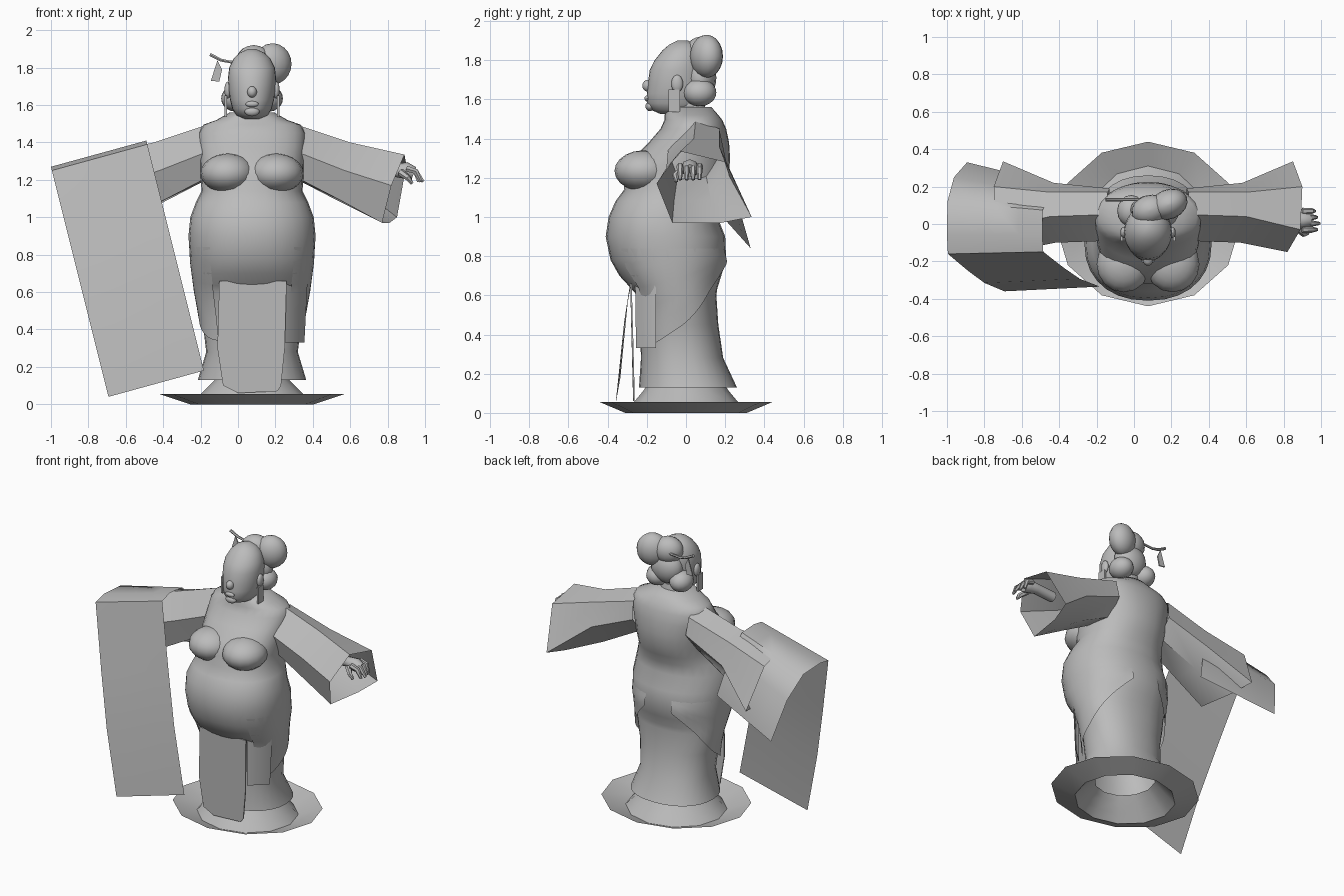
import bpy, math
from mathutils import Vector, Matrix

if "Cube" in bpy.data.objects:
    bpy.data.objects.remove(bpy.data.objects["Cube"], do_unlink=True)

CX = 0.075          # the figure's own centre line
SEG = 28
parts = []

clay = bpy.data.materials.new("grey_clay")
clay.use_nodes = True
clay.diffuse_color = (0.5, 0.5, 0.5, 1)
clay.node_tree.nodes["Principled BSDF"].inputs["Base Color"].default_value = (0.5, 0.5, 0.5, 1)


def make(name, verts, faces):
    mesh = bpy.data.meshes.new(name)
    mesh.from_pydata([tuple(v) for v in verts], [], faces)
    mesh.materials.append(clay)
    ob = bpy.data.objects.new(name, mesh)
    bpy.context.collection.objects.link(ob)
    parts.append(ob)
    return ob


def loft(name, rings, closed=True, caps=(False, False)):
    """Skin a list of equal-length rings (or open strips)."""
    n = len(rings[0])
    faces = []
    for i in range(len(rings) - 1):
        for j in range(n if closed else n - 1):
            k = (j + 1) % n
            faces.append((i * n + j, i * n + k, (i + 1) * n + k, (i + 1) * n + j))
    if caps[0]:
        faces.append(tuple(reversed(range(n))))
    if caps[1]:
        faces.append(tuple(range((len(rings) - 1) * n, len(rings) * n)))
    return make(name, [v for r in rings for v in r], faces)


def section(z, hw, y0, y1, a, power=0.9, grow=0.0):
    """Point on a rounded section: half width hw, front y0, back y1."""
    c, s = math.cos(a), math.sin(a)
    x = math.copysign(abs(c) ** power, c) * (hw + grow)
    y = math.copysign(abs(s) ** power, s) * ((y1 - y0) / 2 + grow)
    return Vector((CX + x, (y0 + y1) / 2 + y, z))


def stack(name, rows, power=0.9, seg=SEG, caps=(False, True)):
    rings = [[section(*r, 2 * math.pi * j / seg, power) for j in range(seg)] for r in rows]
    return loft(name, rings, caps=caps)


def ball(name, centre, radii, turn=0.0):
    rows, seg = 10, 16
    m = Matrix.Translation(centre) @ Matrix.Rotation(turn, 4, 'Z')
    rings = []
    for i in range(rows + 1):
        t = math.pi * (0.02 + 0.96 * i / rows) - math.pi / 2
        rings.append([m @ Vector((radii[0] * math.cos(t) * math.cos(a),
                                  radii[1] * math.cos(t) * math.sin(a),
                                  radii[2] * math.sin(t)))
                      for a in (2 * math.pi * j / seg for j in range(seg))])
    return loft(name, rings, caps=(True, True))


def tube(name, points, radii, seg=8):
    pts = [Vector(p) for p in points]
    rings = []
    for i, p in enumerate(pts):
        d = pts[min(i + 1, len(pts) - 1)] - pts[max(i - 1, 0)]
        q = d.to_track_quat('Z', 'Y')
        rings.append([p + q @ Vector((math.cos(a), math.sin(a), 0)) * radii[i]
                      for a in (2 * math.pi * j / seg for j in range(seg))])
    return loft(name, rings, caps=(True, True))


def side_pt(p, s):
    """Left-side point, mirrored about the figure's centre when s is -1."""
    return Vector((CX + s * (p[0] - CX), p[1], p[2]))


# Flared hem spreading on the ground
stack("base_hem", [(0.14, 0.19, -0.2, 0.2), (0.11, 0.22, -0.22, 0.22), (0.05, 0.28, -0.27, 0.27),
                   (0.0, 0.33, -0.31, 0.31), (0.055, 0.495, -0.44, 0.44)],
      power=1, seg=12, caps=(False, False))

# Skirt, belly, chest and shoulders in one stack: height, half width, front, back
body = [(0.13, 0.29, -0.24, 0.26), (0.28, 0.245, -0.23, 0.19), (0.45, 0.265, -0.235, 0.165),
        (0.60, 0.30, -0.25, 0.155), (0.635, 0.306, -0.28, 0.16), (0.70, 0.318, -0.34, 0.18),
        (0.78, 0.332, -0.385, 0.205), (0.90, 0.34, -0.41, 0.20), (1.0, 0.33, -0.395, 0.16),
        (1.08, 0.30, -0.36, 0.17), (1.14, 0.27, -0.315, 0.195), (1.22, 0.275, -0.32, 0.22),
        (1.30, 0.28, -0.27, 0.225), (1.38, 0.285, -0.19, 0.22), (1.45, 0.285, -0.13, 0.205),
        (1.495, 0.26, -0.11, 0.185), (1.52, 0.19, -0.11, 0.165), (1.56, 0.12, -0.09, 0.13)]
stack("body", body)


def body_point(z, a, grow):
    for lo, hi in zip(body, body[1:]):
        if lo[0] <= z <= hi[0]:
            f = (z - lo[0]) / (hi[0] - lo[0])
            return section(z, *[u + (v - u) * f for u, v in zip(lo[1:], hi[1:])], a, 0.9, grow)


for s, side in ((1, "left"), (-1, "right")):
    # Chest
    ball(side + "_breast", (CX + s * 0.13, -0.215, 1.235), (0.145, 0.15, 0.105))

    # Open coat whose hem climbs towards the back
    strips = []
    for k in range(6):
        strip = []
        for j in range(15):
            f = j / 14
            a = math.radians(-50 + 125 * f)
            hem = 0.34 + 0.42 * f ** 1.6
            p = body_point(hem + (0.84 - hem) * k / 5, a, 0.018 * (1 - k / 5))
            strip.append(side_pt(p, s))
        strips.append(strip)
    loft(side + "_coat_skirt", strips, closed=False)

    # Wide open sleeve
    root = [(.30, .05, 1.5), (.29, .17, 1.45), (.28, .19, 1.33),
            (.28, .1, 1.22), (.28, -.04, 1.23), (.29, -.09, 1.36)]
    elbow = [(.60, .04, 1.40), (.60, .17, 1.36), (.58, .22, 1.21),
             (.55, .13, 1.08), (.55, -.06, 1.09), (.57, -.1, 1.25)]
    cuff = [(.89, -.03, 1.335), (.90, .2, 1.28), (.85, .335, 1.0),
            (.81, .18, .97), (.77, -.07, .97), (.82, -.15, 1.17)]
    loft(side + "_sleeve", [[side_pt(p, s) for p in r] for r in (root, elbow, cuff)])

    # Hand with drooping fingers
    tube(side + "_hand", [side_pt(p, s) for p in ((.7, .03, 1.24), (.84, .03, 1.25), (.9, .02, 1.25), (.94, .02, 1.235))],
         (0.035, 0.035, 0.045, 0.035))
    for i in range(4):
        y = -0.03 + 0.033 * i
        reach = 0.99 - 0.012 * abs(i - 1)
        tube(f"{side}_finger_{i + 1}",
             [side_pt(p, s) for p in ((.90, y, 1.26), (.95, y, 1.245), (reach, y, 1.19))],
             (0.018, 0.017, 0.009), 6)
    tube(side + "_thumb", [side_pt(p, s) for p in ((.87, -.02, 1.24), (.91, -.055, 1.21), (.93, -.05, 1.18))],
         (0.02, 0.016, 0.009), 6)

    # Ears, earrings and lower hair rolls
    ball(side + "_ear", (CX + s * 0.13, -0.045, 1.68), (0.018, 0.03, 0.045))
    x = CX + s * 0.14
    loft(side + "_earring", [[(x + dx, y, z) for dx, y in ((-.006, -.09), (.006, -.09), (.006, -.03), (-.006, -.03))]
                             for z in (1.535, 1.65)], caps=(True, True))
    ball(side + "_hair_roll", (CX + s * 0.09, 0.07, 1.635), (0.075, 0.085, 0.07))

# Long cloth draped over the right arm: (y, drop below the ridge)
drape = [(.33, .43), (.25, .15), (.12, .01), (-.06, 0), (-.16, .02), (-.25, .45), (-.315, .8), (-.36, 1.23)]
rows = []
for y, drop in drape:
    row = []
    for i in range(5):
        f = i / 4
        back = 1 - 0.38 * f if y > 0 else 1 - 0.07 * f
        row.append((-1 + 0.51 * f + 0.25 * drop, y * back, 1.27 + 0.14 * f - drop))
    rows.append(row)
loft("draped_cloth", rows, closed=False)


def hanging_panel(name, outline):
    """Thin cloth from a few corner points."""
    n = len(outline)
    verts = [Vector(p) for p in outline] + [Vector(p) + Vector((0, 0.008, 0)) for p in outline]
    faces = [tuple(range(n)), tuple(reversed(range(n, 2 * n)))]
    faces += [(i, i + n, (i + 1) % n + n, (i + 1) % n) for i in range(n)]
    make(name, verts, faces)


# Apron and side sash
hanging_panel("front_apron", [(-.1, -.285, .66), (-.11, -.275, .3), (-.08, -.27, .1), (0, -.27, .06),
                              (.21, -.27, .07), (.23, -.27, .1), (.25, -.275, .3), (.26, -.285, .66)])
hanging_panel("side_sash", [(.25, -.26, .7), (.25, -.255, .33), (.355, -.16, .33), (.375, -.16, .72)])

# Neck, head and face
stack("neck", [(1.5, 0.095, -0.08, 0.11), (1.6, 0.09, -0.07, 0.09)])
stack("head", [(1.525, 0.05, -0.13, 0.04), (1.545, 0.085, -0.175, 0.07), (1.58, 0.105, -0.2, 0.09),
               (1.63, 0.118, -0.2, 0.1), (1.68, 0.125, -0.195, 0.1), (1.75, 0.128, -0.185, 0.1),
               (1.80, 0.122, -0.16, 0.09), (1.85, 0.097, -0.12, 0.075), (1.88, 0.065, -0.085, 0.05),
               (1.9, 0.02, -0.045, 0.01)], power=1, caps=(True, True))
ball("nose", (CX, -0.195, 1.67), (0.026, 0.028, 0.03))
ball("lips", (CX, -0.198, 1.605), (0.035, 0.014, 0.016))
ball("chin", (CX, -0.185, 1.565), (0.04, 0.022, 0.025))

# Hair bun leaning to the left, with its back lobe
ball("hair_bun", (0.185, 0.105, 1.82), (0.105, 0.08, 0.11), 0.4)
ball("hair_top_roll", (0.085, 0.075, 1.83), (0.1, 0.08, 0.09), 0.3)
ball("hair_back", (CX + 0.02, 0.075, 1.71), (0.115, 0.08, 0.11))

# Hairpin with a tassel
tube("hairpin", [(0.07, .13, 1.84), (-.04, .13, 1.83), (-.09, .13, 1.84), (-.15, .13, 1.87)],
     (0.008, 0.008, 0.009, 0.01), 6)
hanging_panel("pin_tassel", [(-.11, .126, 1.84), (-.145, .126, 1.73), (-.1, .126, 1.725), (-.085, .126, 1.79)])

# Consistent normals and soft shading
bpy.ops.object.select_all(action='DESELECT')
import bmesh
for ob in parts:
    bm = bmesh.new()
    bm.from_mesh(ob.data)
    bmesh.ops.recalc_face_normals(bm, faces=bm.faces)
    bm.to_mesh(ob.data)
    bm.free()
    ob.select_set(True)
bpy.context.view_layer.objects.active = parts[0]
bpy.ops.object.shade_smooth_by_angle(angle=math.radians(50))
